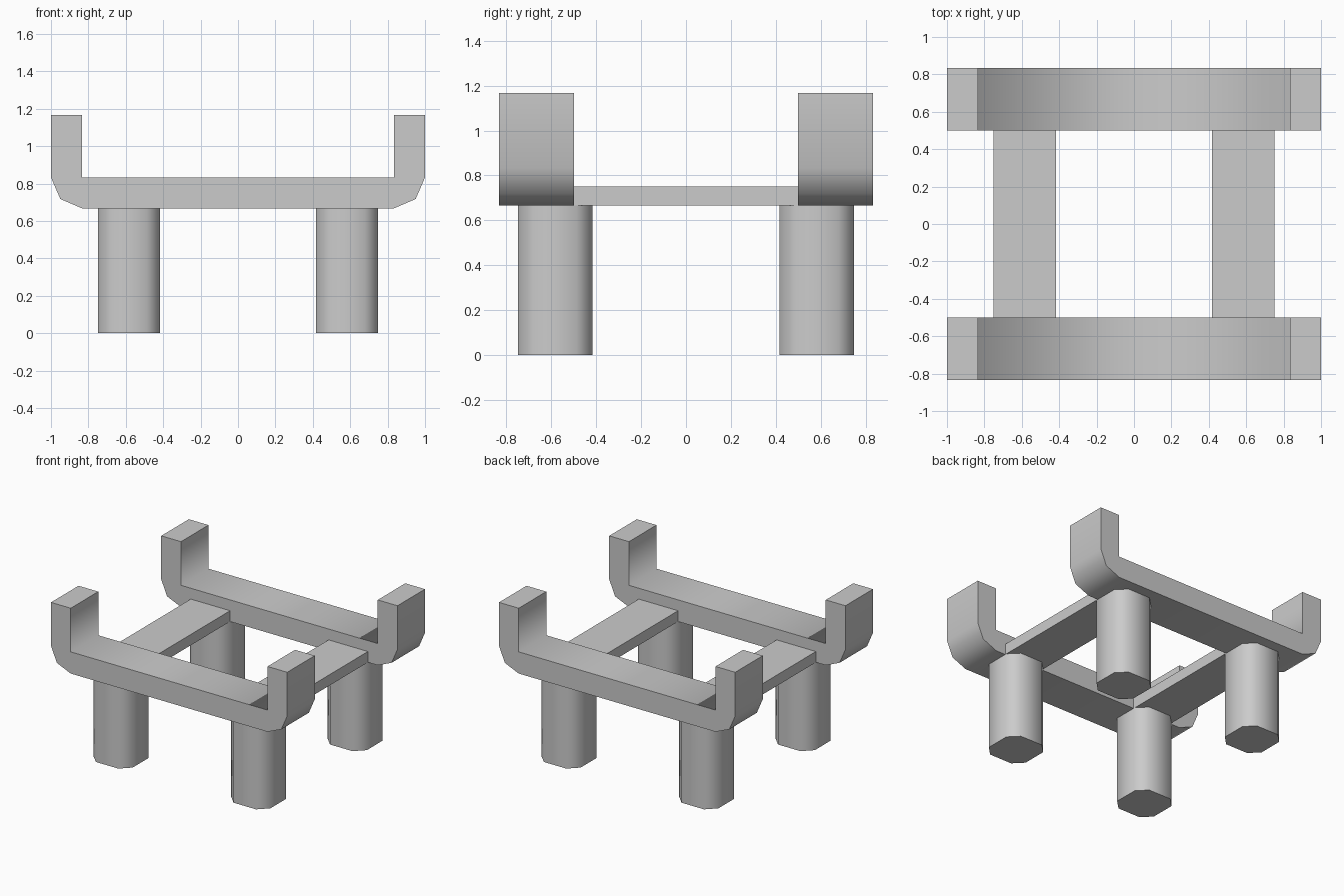
import bpy, bmesh, math
from mathutils import Vector

if "Cube" in bpy.data.objects:
    bpy.data.objects.remove(bpy.data.objects["Cube"])


def prism(name, outline, depth):
    """Extrude a closed 3D outline; smooth all but the hard convex edges."""
    bm = bmesh.new()
    face = bm.faces.new([bm.verts.new(p) for p in outline])
    ext = bmesh.ops.extrude_face_region(bm, geom=[face], use_keep_orig=True)
    moved = [g for g in ext["geom"] if isinstance(g, bmesh.types.BMVert)]
    bmesh.ops.translate(bm, verts=moved, vec=Vector(depth))
    bmesh.ops.recalc_face_normals(bm, faces=bm.faces)
    bm.normal_update()
    for f in bm.faces:
        f.smooth = True
    for e in bm.edges:
        e.smooth = e.calc_face_angle_signed(0) < math.radians(60)
    mesh = bpy.data.meshes.new(name)
    bm.to_mesh(mesh)
    bm.free()
    obj = bpy.data.objects.new(name, mesh)
    bpy.context.collection.objects.link(obj)
    return obj


# Upturned rail: right half of the profile, mirrored to the left
half = [(0.833, 0.667), (0.95, 0.717), (1, 0.833), (1, 1.167),
        (0.833, 1.167), (0.833, 0.833)]
profile = half + [(-x, z) for x, z in reversed(half)]
for side, y in (("front", -0.833), ("back", 0.5)):
    prism(side + "_rail", [(x, y, z) for x, z in profile], (0, 0.333, 0))

# Eight-sided legs
R, C = 0.1667, 0.095
octagon = [(R, -C), (R, C), (C, R), (-C, R), (-R, C), (-R, -C), (-C, -R), (C, -R)]
for side, sx in (("left", -1), ("right", 1)):
    for end, sy in (("front", -1), ("back", 1)):
        prism(f"{end}_{side}_leg",
              [(sx * 0.583 + x, sy * 0.583 + y, 0) for x, y in octagon],
              (0, 0, 0.667))

    # Thin crossbar joining the two rails
    a, b = sx * 0.417, sx * 0.75
    prism(side + "_crossbar",
          [(a, -0.5, 0.667), (b, -0.5, 0.667), (b, -0.5, 0.75), (a, -0.5, 0.75)],
          (0, 1, 0))
